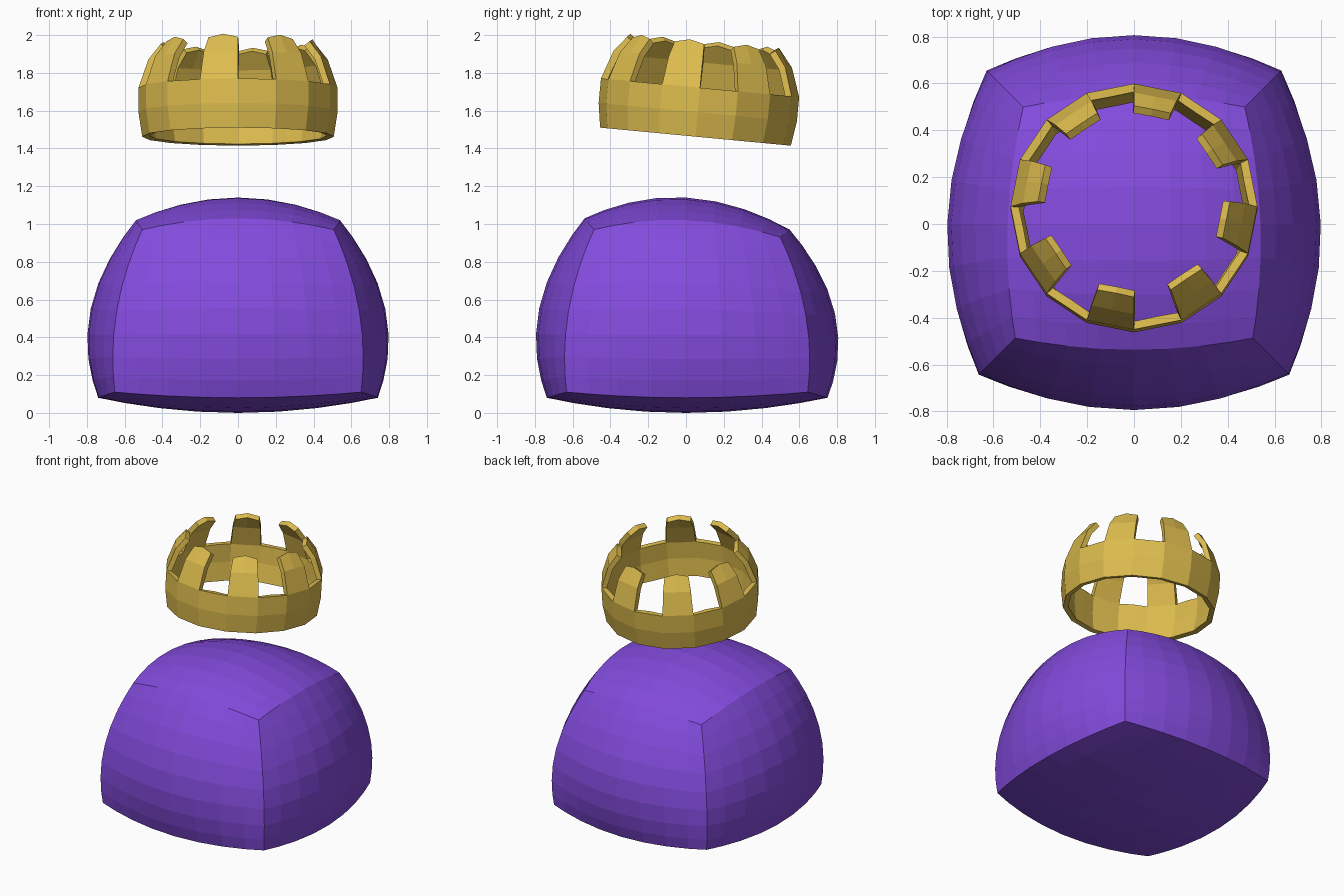
import bpy, bmesh, math
from mathutils import Matrix, Vector

if "Cube" in bpy.data.objects:
    bpy.data.objects.remove(bpy.data.objects["Cube"])


def material(name, rgb):
    m = bpy.data.materials.new(name)
    m.diffuse_color = (*rgb, 1)
    m.use_nodes = True
    m.node_tree.nodes["Principled BSDF"].inputs["Base Color"].default_value = m.diffuse_color
    return m


def add_object(name, bm, mat):
    bmesh.ops.recalc_face_normals(bm, faces=bm.faces[:])
    me = bpy.data.meshes.new(name)
    bm.to_mesh(me)
    bm.free()
    me.materials.append(mat)
    ob = bpy.data.objects.new(name, me)
    bpy.context.collection.objects.link(ob)
    return ob


purple = material("purple", (0.225, 0.07, 0.72))
gold = material("gold", (0.72, 0.50, 0.075))

# Body: a gridded cube swollen into a soft block that narrows to the top
N = 8


def ease(t):
    return t * (1.17 - 0.17 * t * t)


def swell(p):
    a, b, c = (ease(t) for t in p)
    bulge = 0.78 - 0.10 * c - 0.14 * c * c
    pinch = 0.155 - 0.0275 * c - 0.0775 * c * c
    x = a * (bulge - pinch * b * b - 0.017 * b)
    y = b * (bulge + 0.003 - pinch * a * a) + 0.006 * b * b
    aa, bb = a * a, b * b
    top = 1.14 - 0.12 * aa - 0.14 * bb + 0.07 * aa * bb - 0.03 * b + 0.01 * aa * b
    bottom = 0.08 * aa + 0.08 * bb - 0.05 * aa * bb
    return Vector((x, y, bottom + (top - bottom) * (c + 1) / 2))


bm = bmesh.new()
for axis in range(3):
    for side in (-1, 1):
        grid = []
        for i in range(N + 1):
            row = []
            for j in range(N + 1):
                p = [0, 0, 0]
                p[axis] = side
                p[(axis + 1) % 3] = -1 + 2 * i / N
                p[(axis + 2) % 3] = -1 + 2 * j / N
                row.append(bm.verts.new(swell(p)))
            grid.append(row)
        for i in range(N):
            for j in range(N):
                bm.faces.new((grid[i][j], grid[i + 1][j],
                              grid[i + 1][j + 1], grid[i][j + 1]))
bmesh.ops.remove_doubles(bm, verts=bm.verts[:], dist=0.0005)
add_object("body", bm, purple)

# Crown: sixteen-sided band with a tooth on every other side
profile = [(0.507, 0.0), (0.527, 0.13), (0.527, 0.26), (0.475, 0.41), (0.41, 0.492)]
COLS = 32
bm = bmesh.new()
rings = []
for k, (r, h) in enumerate(profile):
    ring = []
    for j in range(COLS):
        ang = 2 * math.pi * j / COLS
        mid = j % 2
        rr = r * (math.cos(math.pi / 16) if mid else 1)
        hh = h + (0.018 if mid and k == 4 else 0)  # peaked tooth tip
        ring.append(bm.verts.new((rr * math.cos(ang), rr * math.sin(ang), hh)))
    rings.append(ring)
for k in range(len(profile) - 1):
    for j in range(COLS):
        if k < 2 or (j // 2) % 2:
            n = (j + 1) % COLS
            bm.faces.new((rings[k][j], rings[k][n], rings[k + 1][n], rings[k + 1][j]))
loose = [v for v in bm.verts if not v.link_faces]
bmesh.ops.delete(bm, geom=loose, context='VERTS')
crown = add_object("crown", bm, gold)
thick = crown.modifiers.new("thickness", 'SOLIDIFY')
thick.thickness = 0.036
thick.offset = -1
crown.matrix_world = (Matrix.Translation((0, 0.05, 1.4625))
                      @ Matrix.Rotation(math.radians(-5.4), 4, 'X'))
